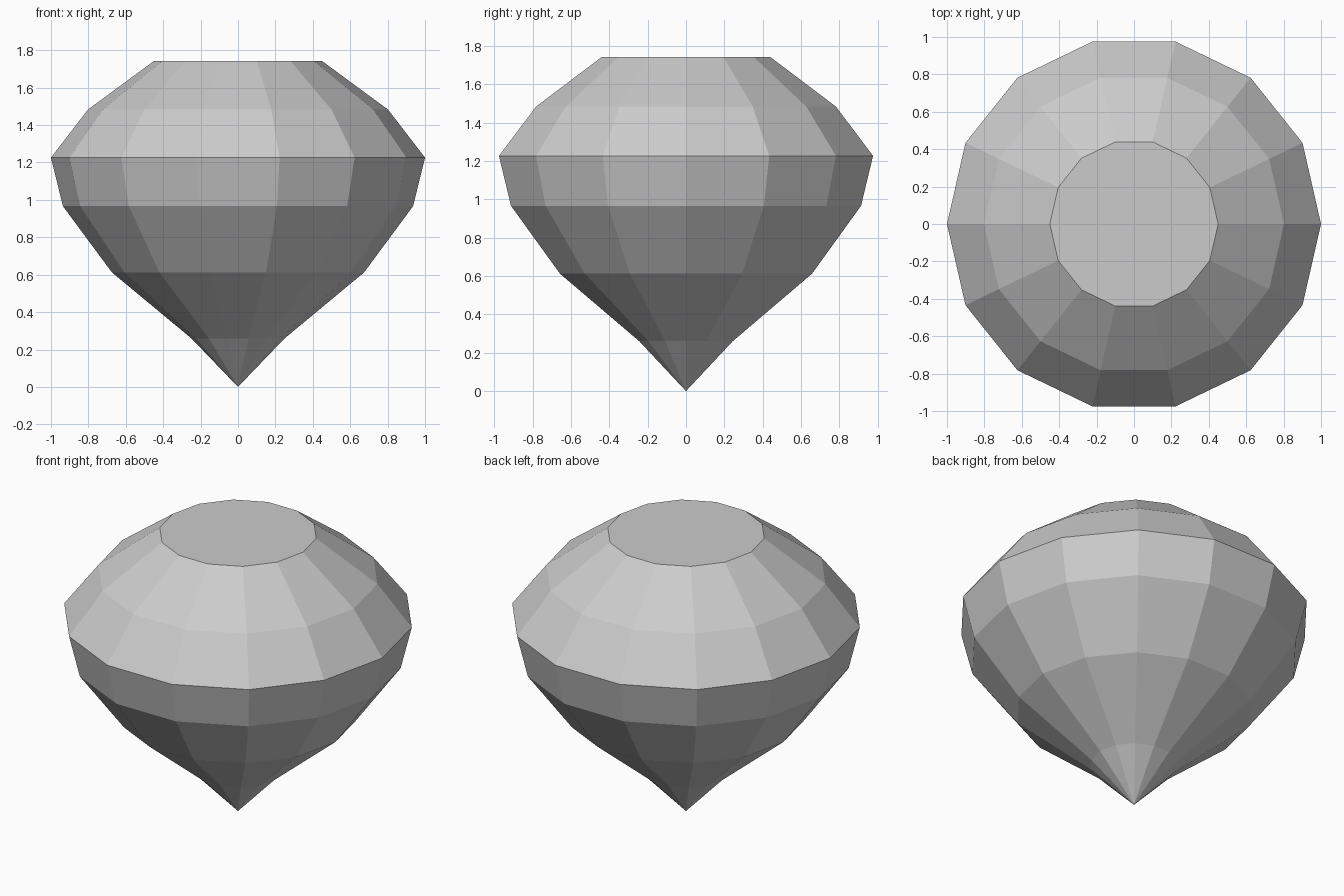
import bpy, bmesh
from math import cos, sin, tau

if "Cube" in bpy.data.objects:
    bpy.data.objects.remove(bpy.data.objects["Cube"])

SIDES = 14
# Gem profile (radius, height) from lower pavilion up to the table edge
PROFILE = [(0.25, 0.26), (0.674, 0.612), (0.936, 0.966),
           (1.0, 1.226), (0.802, 1.483), (0.45, 1.742)]

bm = bmesh.new()
rings = [[bm.verts.new((r * cos(tau * i / SIDES), r * sin(tau * i / SIDES), z))
          for i in range(SIDES)] for r, z in PROFILE]

# Pointed tip
tip = bm.verts.new((0, 0, 0))
for i in range(SIDES):
    bm.faces.new((tip, rings[0][(i + 1) % SIDES], rings[0][i]))

# Facet bands
for low, high in zip(rings, rings[1:]):
    for i in range(SIDES):
        j = (i + 1) % SIDES
        bm.faces.new((low[i], low[j], high[j], high[i]))

# Flat table on top
bm.faces.new(rings[-1])
bmesh.ops.recalc_face_normals(bm, faces=bm.faces)

mesh = bpy.data.meshes.new("gemstone")
bm.to_mesh(mesh)
bm.free()
bpy.context.collection.objects.link(bpy.data.objects.new("gemstone", mesh))
